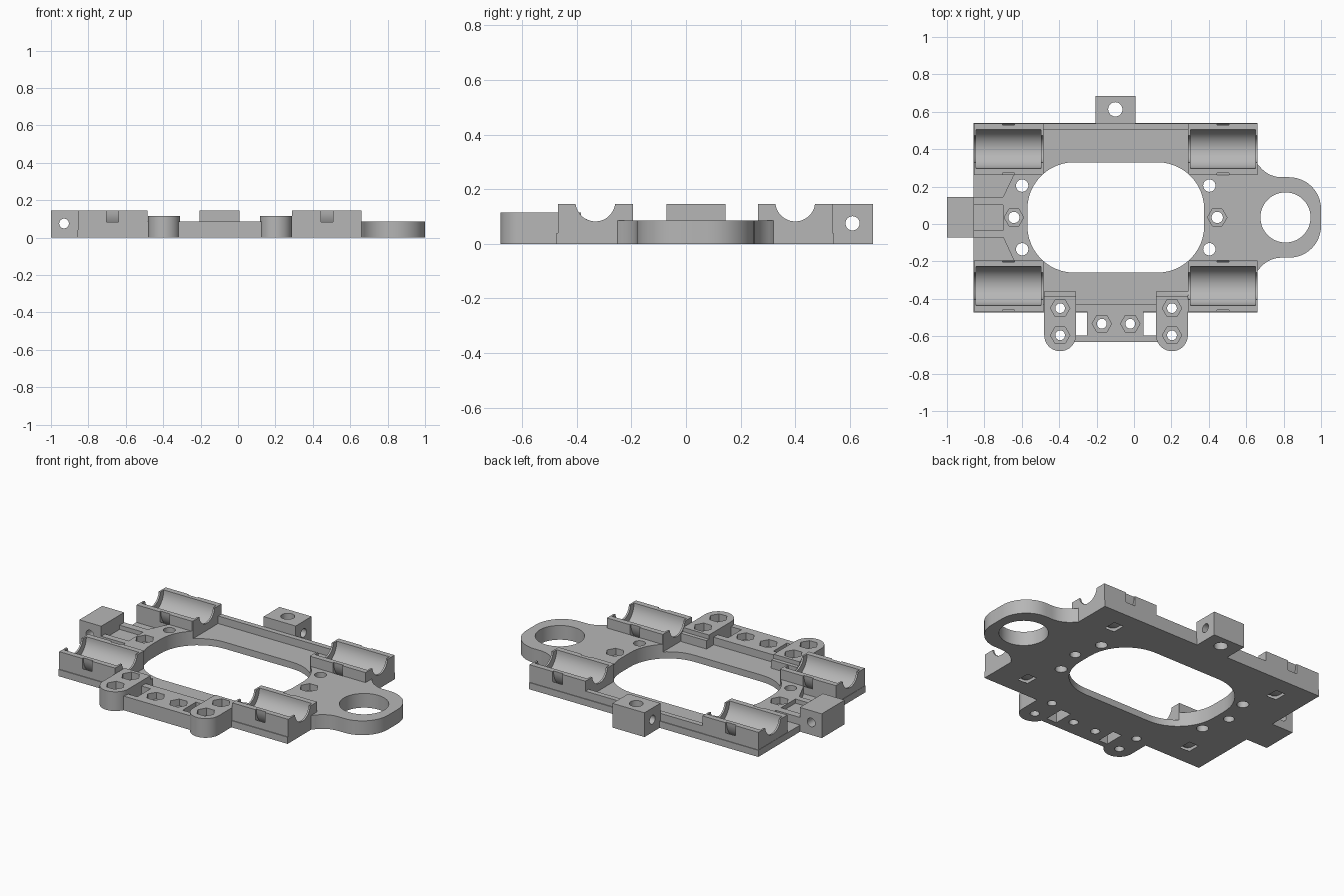
import bpy, bmesh
from math import sin, cos, pi, radians

cube = bpy.data.objects.get("Cube")
if cube:
    bpy.data.objects.remove(cube)

grey = bpy.data.materials.new("plain grey")
grey.use_nodes = True
grey.diffuse_color = (0.47, 0.47, 0.47, 1)
grey.node_tree.nodes["Principled BSDF"].inputs["Base Color"].default_value = (0.47, 0.47, 0.47, 1)

parts, cutters = [], []
TOP, LOW, MID = 0.145, 0.04, 0.085
CY = 0.035                      # centre line of the frame in y


def arc(cx, cy, r, a0, a1, n=12):
    angles = [radians(a0 + (a1 - a0) * i / n) for i in range(n + 1)]
    return [(cx + r * cos(a), cy + r * sin(a)) for a in angles]


def prism(name, outline, lo, hi, axis="z", group=parts):
    """Extrude an outline along an axis; for x the outline is (y, z), for y it is (x, z)."""
    place = {"x": lambda p, d: (d, p[0], p[1]),
             "y": lambda p, d: (p[0], d, p[1]),
             "z": lambda p, d: (p[0], p[1], d)}[axis]
    bm = bmesh.new()
    face = bm.faces.new([bm.verts.new(place(p, lo)) for p in outline])
    ext = bmesh.ops.extrude_face_region(bm, geom=[face])
    moved = [v for v in ext["geom"] if isinstance(v, bmesh.types.BMVert)]
    bmesh.ops.translate(bm, verts=moved, vec=place((0, 0), hi - lo))
    bmesh.ops.recalc_face_normals(bm, faces=bm.faces)
    mesh = bpy.data.meshes.new(name)
    bm.to_mesh(mesh)
    bm.free()
    mesh.materials.append(grey)
    obj = bpy.data.objects.new(name, mesh)
    bpy.context.collection.objects.link(obj)
    group.append(obj)
    return obj


def box(name, x0, x1, y0, y1, z0, z1, group=parts):
    return prism(name, [(x0, y0), (x1, y0), (x1, y1), (x0, y1)], z0, z1, "z", group)


def disc(cx, cy, r, n=32):
    return arc(cx, cy, r, 0, 360 - 360 / n, n - 1)


def drill(x, y, r, nut_floor=None):
    """Through hole, optionally with a hexagonal nut pocket above it."""
    prism("hole_cutter", disc(x, y, r), -0.1, 0.3, "z", cutters)
    if nut_floor:
        prism("nut_cutter", disc(x, y, 0.052, 6), nut_floor, 0.3, "z", cutters)


def subtract(obj, cutter):
    mod = obj.modifiers.new("cut", "BOOLEAN")
    mod.operation, mod.solver, mod.object = "DIFFERENCE", "EXACT", cutter
    bpy.context.view_layer.objects.active = obj
    bpy.ops.object.modifier_apply(modifier=mod.name)


def bounds(obj):
    return [(min(c), max(c)) for c in zip(*[v.co[:] for v in obj.data.vertices])]


def overlaps(a, b):
    return all(p[0] < q[1] and q[0] < p[1] for p, q in zip(bounds(a), bounds(b)))


# Thin base plate with raised ends and rims
box("base_plate", -0.857, 0.66, -0.474, 0.541, 0, LOW)
box("left_raised_end", 0.29, 0.66, -0.2, 0.27, 0.02, MID)
prism("right_raised_end", [(-0.485, -0.2), (-0.485, 0.27), (-0.64, 0.27), (-0.7, 0.145),
                           (-0.7, -0.07), (-0.64, -0.2)], 0.02, MID)
box("back_rim", -0.49, 0.295, 0.505, 0.536, 0.02, MID)
box("front_rim", -0.49, 0.295, -0.469, -0.43, 0.02, MID)

# Four bearing holders: wide seat between thin end collars, with a tie channel below
for side, x0 in (("right", -0.855), ("left", 0.29)):
    x1 = x0 + 0.37
    xm = (x0 + x1) / 2
    for end, yc in (("back", 0.4), ("front", -0.332)):
        box(f"{side}_{end}_bearing_holder", x0, x1, yc - 0.137, yc + 0.137, 0.02, TOP)
        prism("seat_cutter", disc(yc, TOP, 0.104, 48), x0 + 0.011, x1 - 0.011, "x", cutters)
        prism("collar_cutter", disc(yc, 0.155, 0.073, 48), x0 - 0.003, x1 + 0.003, "x", cutters)
        ring = prism("tie_cutter", disc(yc, TOP, 0.15, 48), xm - 0.032, xm + 0.032, "x", cutters)
        core = prism("tie_core", disc(yc, TOP, 0.128, 48), xm - 0.05, xm + 0.05, "x", [])
        subtract(ring, core)
        bpy.data.objects.remove(core)

# Large rounded opening in the middle
prism("opening_cutter",
      arc(0.125, 0.08, 0.25, 0, 90) + arc(-0.32, 0.08, 0.25, 90, 180)
      + arc(-0.32, -0.01, 0.25, 180, 270) + arc(0.125, -0.01, 0.25, 270, 360),
      -0.1, 0.3, "z", cutters)

# Left ear blending into the plate
half = arc(0.79, 0.40, 0.15, 210, 270) + arc(0.83, 0.08, 0.17, 90, 0)
half = [(0.655, half[0][1])] + half[1:]
prism("left_ear", half + [(x, 2 * CY - y) for x, y in reversed(half)], 0, MID)
prism("ear_cutter", disc(0.81, CY, 0.134, 64), -0.1, 0.3, "z", cutters)

# Front crossbar and the two rounded feet
box("front_crossbar", -0.35, 0.16, -0.63, -0.595, 0, MID)
box("front_bar_centre", -0.25, 0.05, -0.63, -0.46, 0, MID)
for side, x in (("right", -0.395), ("left", 0.203)):
    prism(f"{side}_foot", [(x + 0.085, -0.385), (x - 0.085, -0.385)]
          + arc(x, -0.595, 0.085, 180, 360, 20), 0, 0.115)
    box(f"{side}_foot_step", x - 0.085, x + 0.085, -0.39, -0.362, 0.02, 0.09)
    for y in (-0.45, -0.595):
        drill(x, y, 0.026, 0.07)
for x in (-0.172, -0.02):
    drill(x, -0.533, 0.026, 0.045)

# Right tensioner block, with guide rails on the plate
box("right_block", -1, -0.855, -0.072, 0.145, 0, TOP)
prism("block_hole_cutter", disc(-0.93, 0.075, 0.026), -0.2, 0.19, "y", cutters)
box("guide_floor", -0.857, -0.69, -0.05, 0.12, 0.02, 0.06)
for name, y0, y1 in (("front", -0.072, -0.035), ("back", 0.102, 0.145)):
    box(f"{name}_guide_rail", -0.857, -0.69, y0, y1, 0.02, MID)

# Back lug with crossing holes
box("back_lug", -0.205, 0.007, 0.535, 0.685, 0, TOP)
drill(-0.1, 0.613, 0.038)
prism("lug_hole_cutter", disc(0.61, 0.075, 0.026), -0.3, 0.1, "x", cutters)

# Holes in the raised ends
for x_nut, x_hole in ((-0.642, -0.598), (0.445, 0.403)):
    drill(x_nut, CY, 0.03, 0.045)
    for dy in (-0.17, 0.17):
        drill(x_hole, CY + dy, 0.033)

# Cut every part, then tidy up and shade
for obj in parts:
    for cutter in cutters:
        if overlaps(obj, cutter):
            subtract(obj, cutter)
for cutter in cutters:
    bpy.data.objects.remove(cutter)
bpy.ops.object.select_all(action="DESELECT")
for obj in parts:
    obj.select_set(True)
bpy.context.view_layer.objects.active = parts[0]
bpy.ops.object.shade_smooth_by_angle(angle=radians(30))
